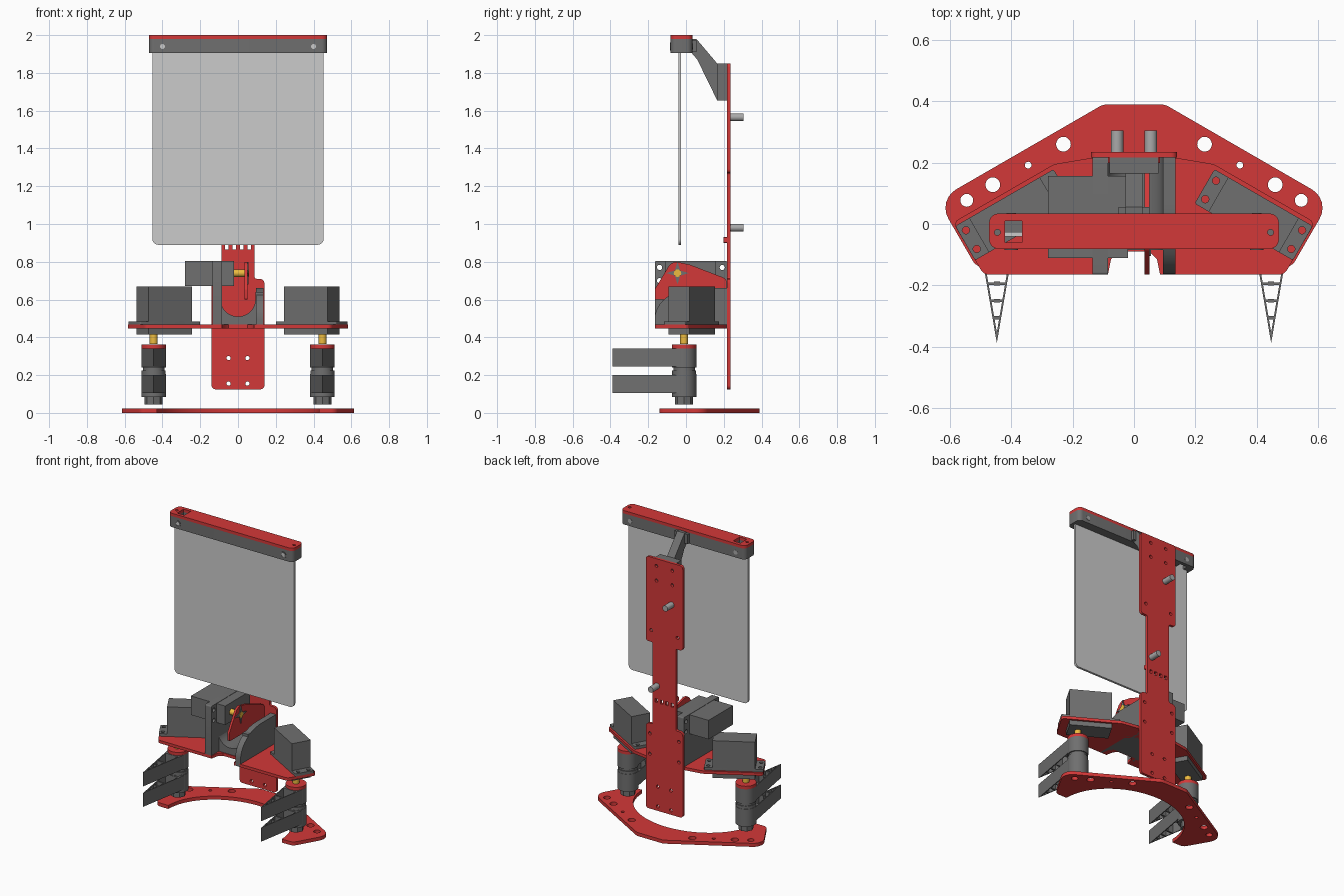
import bpy, bmesh
from math import sin, cos, pi, radians
from mathutils import Matrix, Vector

if "Cube" in bpy.data.objects:
    bpy.data.objects.remove(bpy.data.objects["Cube"])


def mat(name, c):
    m = bpy.data.materials.new(name)
    m.diffuse_color = (*c, 1)
    m.use_nodes = True
    m.node_tree.nodes["Principled BSDF"].inputs["Base Color"].default_value = m.diffuse_color
    return m


RED = mat("red", (0.65, 0.04, 0.04))
BLACK = mat("black", (0.16, 0.16, 0.16))
GOLD = mat("gold", (0.85, 0.5, 0.05))
PANEL = mat("panel", (0.6, 0.6, 0.6))
STEEL = mat("steel", (0.4, 0.4, 0.4))

# profile plane -> columns giving the world direction of local x, y, z
PLANES = {"xy": Matrix.Identity(3),
          "xz": Matrix(((1, 0, 0), (0, 0, -1), (0, 1, 0))),
          "yz": Matrix(((0, 0, 1), (1, 0, 0), (0, 1, 0)))}


def rounded(pts, r, n=6):
    """Round corners; r is one radius or one per corner."""
    out = []
    for i, p in enumerate(pts):
        p, a, b = Vector(p), Vector(pts[i - 1]), Vector(pts[(i + 1) % len(pts)])
        rad = r[i] if isinstance(r, (list, tuple)) else r
        if rad == 0:
            out.append(tuple(p))
            continue
        u, v = a - p, b - p
        half = u.angle(v) / 2
        d = min(rad * cos(half) / sin(half), u.length * .49, v.length * .49)
        s, e = p + u.normalized() * d, p + v.normalized() * d
        w = sin(half)
        for k in range(n + 1):
            t = k / n
            c = [(1 - t) ** 2, 2 * t * (1 - t) * w, t * t]
            out.append(tuple((s * c[0] + p * c[1] + e * c[2]) / sum(c)))
    return out


def rect(x0, x1, y0, y1, r=0):
    return rounded([(x0, y0), (x1, y0), (x1, y1), (x0, y1)], r)


def circ(x, y, r, n=20):
    return [(x + r * cos(2 * pi * k / n), y + r * sin(2 * pi * k / n)) for k in range(n)]


def both(half):
    """Close a right-hand outline with its mirror image."""
    return half + [(-x, y) for x, y in reversed(half)]


def plate(name, plane, lo, hi, outline, material, holes=(), frame=None):
    """Extrude a profile with holes between lo and hi along the plane normal."""
    cu = bpy.data.curves.new(name, 'CURVE')
    cu.dimensions, cu.fill_mode, cu.extrude = '2D', 'BOTH', abs(hi - lo) / 2
    for loop in [outline, *holes]:
        sp = cu.splines.new('POLY')
        sp.points.add(len(loop) - 1)
        for q, (x, y) in zip(sp.points, loop):
            q.co = (x, y, 0, 1)
        sp.use_cyclic_u = True
    tmp = bpy.data.objects.new(name + "_curve", cu)
    bpy.context.collection.objects.link(tmp)
    dg = bpy.context.evaluated_depsgraph_get()
    me = bpy.data.meshes.new_from_object(tmp.evaluated_get(dg))
    bpy.data.objects.remove(tmp)
    rot = PLANES[plane]
    mid = (lo + hi) / 2 * (-1 if plane == "xz" else 1)
    M = rot.to_4x4() @ Matrix.Translation((0, 0, mid))
    if frame:
        M = frame @ M
    bm = bmesh.new()
    bm.from_mesh(me)
    bmesh.ops.remove_doubles(bm, verts=bm.verts, dist=1e-5)
    bmesh.ops.transform(bm, matrix=M, verts=bm.verts)
    bmesh.ops.recalc_face_normals(bm, faces=bm.faces)
    bm.to_mesh(me)
    bm.free()
    me.materials.clear()
    me.materials.append(material)
    ob = bpy.data.objects.new(name, me)
    bpy.context.collection.objects.link(ob)
    bpy.ops.object.select_all(action='DESELECT')
    ob.select_set(True)
    bpy.context.view_layer.objects.active = ob
    bpy.ops.object.shade_smooth_by_angle(angle=radians(35))
    return ob


# curved base plate
inner = [(.43 * sin(a), -.14 + .36 * cos(a)) for a in [radians(90 - 5 * k) for k in range(18)]]
base = rounded([(.1, .39), (.64, .078), (.514, -.14)], 0)
base = both([(.05, .39)] + rounded([(0, .39), (.1, .39), (.64, .078), (.514, -.14), (.43, -.14), (.42, 0)],
            [0, .06, .07, .04, 0, 0])[1:-1] + inner[1:] + [(.005, .22)])
plate("base_plate", "xy", 0, .024, base, RED,
      [circ(s * x, y, r) for s in (1, -1) for x, y, r in
       ((.23, .26, .024), (.345, .192, .011), (.46, .128, .024), (.545, .077, .021))])

# horizontal deck holding the leg motors
deck = both([(.05, -.09), (.075, -.115), (.085, -.165)] +
            rounded([(.085, -.165), (.49, -.165), (.59, .005), (.26, .195), (.14, .215), (0, .215)],
                    [0, .03, .02, .06, 0, 0])[1:-1])
plate("motor_deck", "xy", .447, .467, deck, RED)

# motors and legs on each side
for s, side in ((1, "right"), (-1, "left")):
    F = Matrix.Translation((s * .39, .03, 0)) @ Matrix.Rotation(radians(-30 * s), 4, 'Z')
    screws = [(x, y) for x in (-.162, .162) for y in (-.035, .035)]
    plate(side + "_motor_body", "xy", .415, .67, rect(-.133, .133, -.0645, .0645), BLACK, frame=F)
    plate(side + "_motor_flange", "xy", .467, .485, rect(-.185, .185, -.0645, .0645, .008), BLACK,
          [circ(*p, .012, 12) for p in screws], F)
    lx = s * .447
    plate(side + "_motor_shaft", "xy", .365, .42, circ(lx, -.01, .021), GOLD)
    plate(side + "_leg_cap", "xy", .342, .363, circ(lx, -.01, .065, 32), RED)
    for nm, r, lo, hi in (("upper_sleeve", .065, .24, .342), ("joint", .057, .225, .24),
                          ("ring", .063, .205, .225), ("lower_sleeve", .065, .085, .205)):
        plate(f"{side}_leg_{nm}", "xy", lo, hi, circ(lx, -.01, r, 32), BLACK)
    plate(side + "_leg_foot", "xy", .045, .085, circ(lx, -.01, .048, 8), BLACK)
    # hollow wedge blades with ribs
    tip = Vector((lx, -.388))
    for nm, lo, hi in (("lower", .105, .2), ("upper", .245, .342)):
        wedge = [(lx - .063, -.02), (lx, -.388), (lx + .063, -.02)]
        cells = []
        for y0, y1 in ((-.078, -.19), (-.198, -.246), (-.254, -.301), (-.309, -.35)):
            h = [.063 * (y + .388) / .368 - .006 for y in (y0, y1)]
            cells.append([(lx - h[0], y0), (lx - h[1], y1), (lx + h[1], y1), (lx + h[0], y0)])
        plate(f"{side}_blade_{nm}", "xy", lo, hi, wedge, BLACK, cells)
        for y in (-.194, -.25, -.305):
            plate(f"{side}_blade_{nm}_rib", "xy", lo, hi,
                  rect(lx - .01, lx + .01, y - .006, y + .006), BLACK)

# tall back plate
back = both(rounded([(0, .125), (.14, .125), (.14, .71), (.088, .71), (.088, 1.27), (.14, 1.27), (.14, 1.85), (0, 1.85)],
                    [0, .02, .03, .01, .01, .02, .02, 0])[1:-1])
bolt = [(sx * x, z) for sx in (1, -1) for x, z in
        ((.05, .155), (.05, .29), (.11, .5), (.11, .64), (.06, 1.7), (.06, 1.8), (.1, 1.35))]
plate("back_plate", "xz", .217, .235, back, RED,
      [circ(x, z, .011, 12) for x, z in bolt] +
      [rect(x - .009, x + .009, .865, .89) for x in (-.06, -.02, .02, .06)])
plate("back_plate_clip", "xz", .198, .217, rect(-.085, .085, .9, .93, .005), RED)
for sx, z in ((-1, 1.565), (1, .98)):
    plate("back_post", "xz", .235, .305, circ(sx * .055, z, .02), STEEL)

# centre cradle: rounded channel, tall motor wall and curved gusset
channel = [(.135, .447), (.135, .64), (.092, .64)] + \
          [(.092 * cos(a), .6 - .09 * sin(a)) for a in [radians(10 * k) for k in range(9)]]
plate("cradle_channel", "xz", -.085, .217, both(channel), BLACK)
plate("cradle_motor_wall", "yz", -.135, -.085, rect(-.165, .217, .447, .805, .008), BLACK,
      [circ(y, z, .014, 12) for y in (-.14, .192) for z in (.7, .77)])
arc = [(.06 - .225 * cos(a), .5 + .162 * sin(a)) for a in [radians(9 * k) for k in range(11)]]
plate("cradle_gusset", "yz", .095, .135, [(.217, .447), (-.165, .447)] + arc + [(.217, .662)], BLACK)

# lifting motor, horn and lever
plate("lift_motor_body", "yz", -.28, -.02, rect(-.11, .156, .673, .803), BLACK)
plate("lift_motor_shaft", "yz", -.02, .058, circ(-.045, .74, .02), GOLD)
for a in (0, 90):
    F = Matrix.Translation((0, -.045, .74)) @ Matrix.Rotation(radians(a), 4, 'X')
    plate("lift_horn_arm", "yz", .046, .056,
          [(-.06, 0), (-.014, -.014), (0, -.02), (.014, -.014), (.06, 0), (.014, .014), (-.014, .014)], BLACK, frame=F)
lever = rounded([(-.165, .6), (.215, .6), (.215, .71), (.02, .785), (-.075, .805), (-.165, .655)],
                [.01, 0, .03, .08, .05, .02])
plate("lift_lever", "yz", .035, .05, lever, RED)

# top bar with cap, and hanging panel
yc = -.0235
window = rect(-.42, -.365, -.06, .01)
plate("top_bar", "xy", 1.905, 1.98, rect(-.472, .472, -.081, .034, .03), BLACK, [window])
plate("top_bar_cap", "xy", 1.98, 2.0, rect(-.472, .472, -.081, .034, .03), RED,
      [window] + [circ(s * .445, -.027, .01, 12) for s in (1, -1)])
for sx in (1, -1):
    plate("bar_screw_rim", "xz", -.084, -.079, circ(sx * .4, 1.94, .022), BLACK, [circ(sx * .4, 1.94, .013)])
    plate("bar_screw", "xz", -.0825, -.07, circ(sx * .4, 1.94, .013), PANEL)
    plate("bar_screw_back", "xz", .03, .036, circ(sx * .4, 1.94, .015), STEEL)
plate("hanging_panel", "xz", -.041, -.026,
      rounded([(-.453, .89), (.453, .89), (.453, 1.97), (-.453, 1.97)], [.03, .03, 0, 0]), PANEL)

# bracket joining the bar to the back plate
plate("bracket_arm", "yz", -.028, .028,
      [(.03, 1.905), (.06, 1.87), (.165, 1.655), (.217, 1.655), (.217, 1.85), (.165, 1.85), (.055, 1.98), (.03, 1.98)], BLACK)
plate("bracket_pad", "yz", -.08, .08, rect(.165, .217, 1.655, 1.85), BLACK)
plate("bracket_flange", "yz", -.05, .05, rect(.03, .055, 1.91, 1.975), BLACK)
